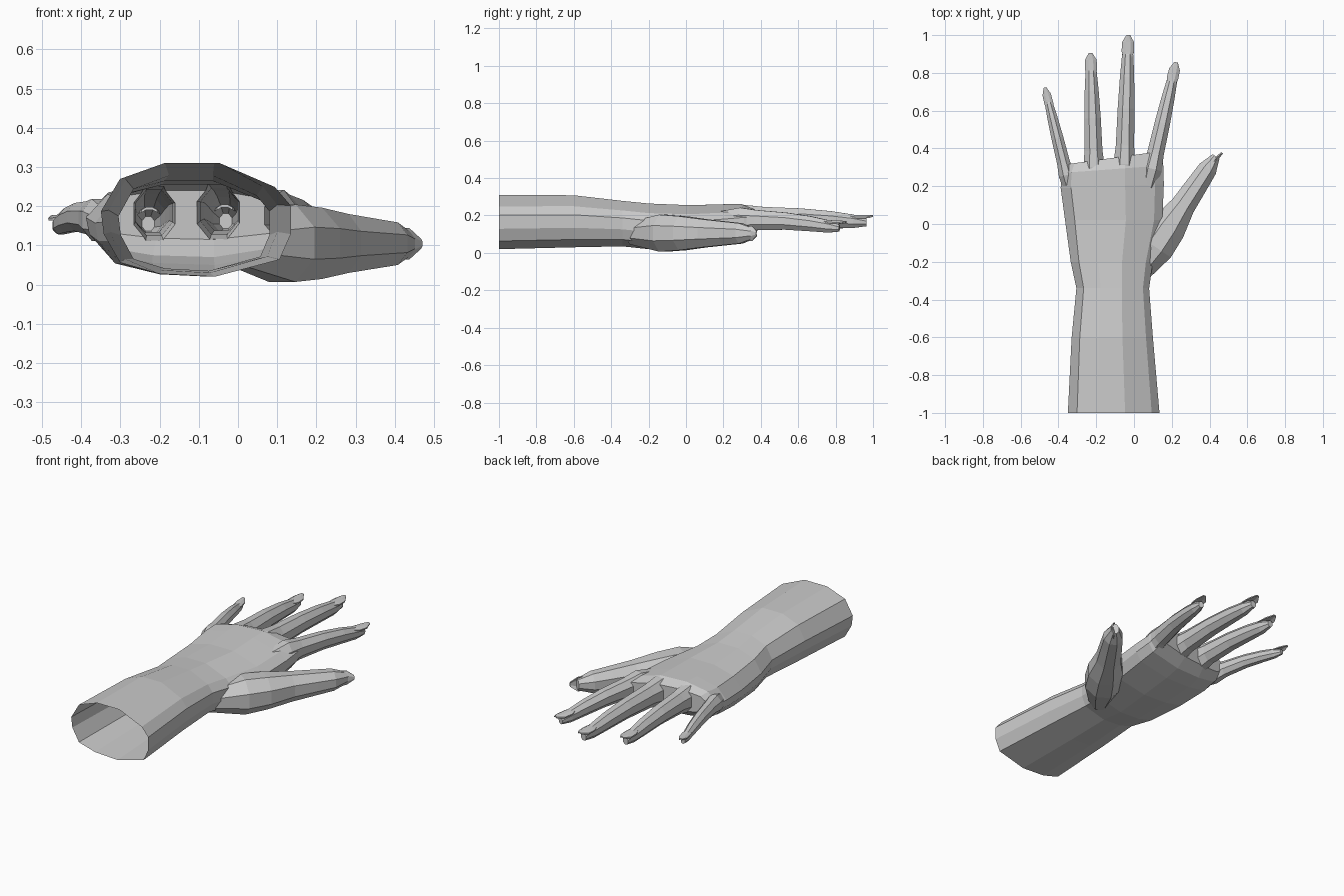
import bpy, bmesh, math
from mathutils import Vector

if "Cube" in bpy.data.objects:
    bpy.data.objects.remove(bpy.data.objects["Cube"])

Z = Vector((0, 0, 1))


def loft(name, rings):
    """Closed tube through equal-sized rings, capped at both ends."""
    bm = bmesh.new()
    vs = [[bm.verts.new(p) for p in r] for r in rings]
    n = len(vs[0])
    for a, b in zip(vs, vs[1:]):
        for i in range(n):
            j = (i + 1) % n
            bm.faces.new((a[i], a[j], b[j], b[i]))
    bm.faces.new(vs[0])
    bm.faces.new(vs[-1])
    bmesh.ops.recalc_face_normals(bm, faces=bm.faces[:])
    me = bpy.data.meshes.new(name)
    bm.to_mesh(me)
    bm.free()
    ob = bpy.data.objects.new(name, me)
    bpy.context.collection.objects.link(ob)
    return ob


def nail(name, tip, d, normal, w, lift):
    """Curved almond-shaped plate reaching past the fingertip."""
    side = d.cross(normal).normalized()
    rings = []
    for t, s in ((0, .6), (.3, 1), (.7, .95), (1, .3)):
        c = tip + d * (.125 * t - .09) + normal * lift
        arc = [c + side * u * w * s - normal * (.4 * w * s * u * u) for u in (-1, -.4, .4, 1)]
        rings.append(arc + [q - normal * .007 for q in reversed(arc)])
    loft(name, rings)


def digit(name, base, tip, w, profile, roll=0, lift=.042):
    """Eight-sided arched finger with its nail; profile rows are t, width, height."""
    base, tip = Vector(base), Vector(tip)
    d = (tip - base).normalized()
    side = d.cross(Z).normalized()
    up = side.cross(d)
    arch = 0 if roll else .022
    rings = []
    for t, pw, ph in profile:
        c = base.lerp(tip, t) + Z * arch * math.sin(math.pi * t)
        corners = [math.radians(22.5 + 45 * i) for i in range(8)]
        rings.append([c + (side * math.cos(a) * pw + up * math.sin(a) * ph) * w * 1.07
                      for a in corners])
    normal = up * math.cos(roll) + side * math.sin(roll)
    nail(name + "_nail", tip, d, normal, w * (.42 if roll else .68), lift)
    return loft(name, rings)


# forearm and palm: shared outline, scaled and skewed per station
outline = [(-.33, 1), (.25, 1), (.83, .58), (1, .25), (1, -.25), (.88, -.7),
           (.2, -1), (-.38, -.95), (-.8, -.75), (-.97, -.25), (-1, .15), (-.8, .72)]
stations = [  # y, left, right, bottom, top, skew
    (-1, -.35, .135, .02, .31, 0), (-.6, -.33, .1, .03, .308, 0),
    (-.34, -.305, .08, .035, .278, 0), (-.2, -.335, .1, .02, .264, 0),
    (.02, -.365, .15, .025, .255, 0), (.2, -.388, .158, .05, .26, .01),
    (.29, -.385, .155, .07, .262, .02), (.35, -.365, .14, .115, .24, .035)]
hand = loft("hand", [[((l + r) / 2 + u * (r - l) / 2, y + k * u, (b + t) / 2 + v * (t - b) / 2)
                      for u, v in outline] for y, l, r, b, t, k in stations])

# fingers and thumb
slim = [(0, .9, 1.2), (.17, 1.2, 1.55), (.3, 1, 1.22), (.55, .92, 1.03),
        (.76, .78, .9), (.91, .62, .74), (1, .33, .4)]
stout = [(0, .55, .6), (.26, 1, 1), (.42, .95, .92), (.6, .66, .76),
         (.77, .58, .64), (.9, .51, .55), (1, .22, .3)]
digits = [
    digit("little_finger", (-.335, .17, .155), (-.463, .688, .147), .035, slim, lift=.032),
    digit("ring_finger", (-.208, .18, .17), (-.229, .87, .155), .048, slim),
    digit("middle_finger", (-.055, .18, .172), (-.031, .965, .162), .049, slim),
    digit("index_finger", (.07, .18, .168), (.215, .82, .132), .045, slim),
    digit("thumb", (0, -.29, .106), (.434, .357, .104), .1, stout, math.pi / 2, .022)]

# merge digits into the palm so the inside stays hollow
bpy.context.view_layer.objects.active = hand
for d in digits:
    m = hand.modifiers.new("join", 'BOOLEAN')
    m.operation = 'UNION'
    m.solver = 'EXACT'
    m.object = d
    bpy.ops.object.modifier_apply(modifier=m.name)
    bpy.data.objects.remove(d)

# open the forearm end
bm = bmesh.new()
bm.from_mesh(hand.data)
ends = [f for f in bm.faces if all(v.co.y < -.99 for v in f.verts)]
bmesh.ops.delete(bm, geom=ends, context='FACES')
bm.to_mesh(hand.data)
bm.free()
